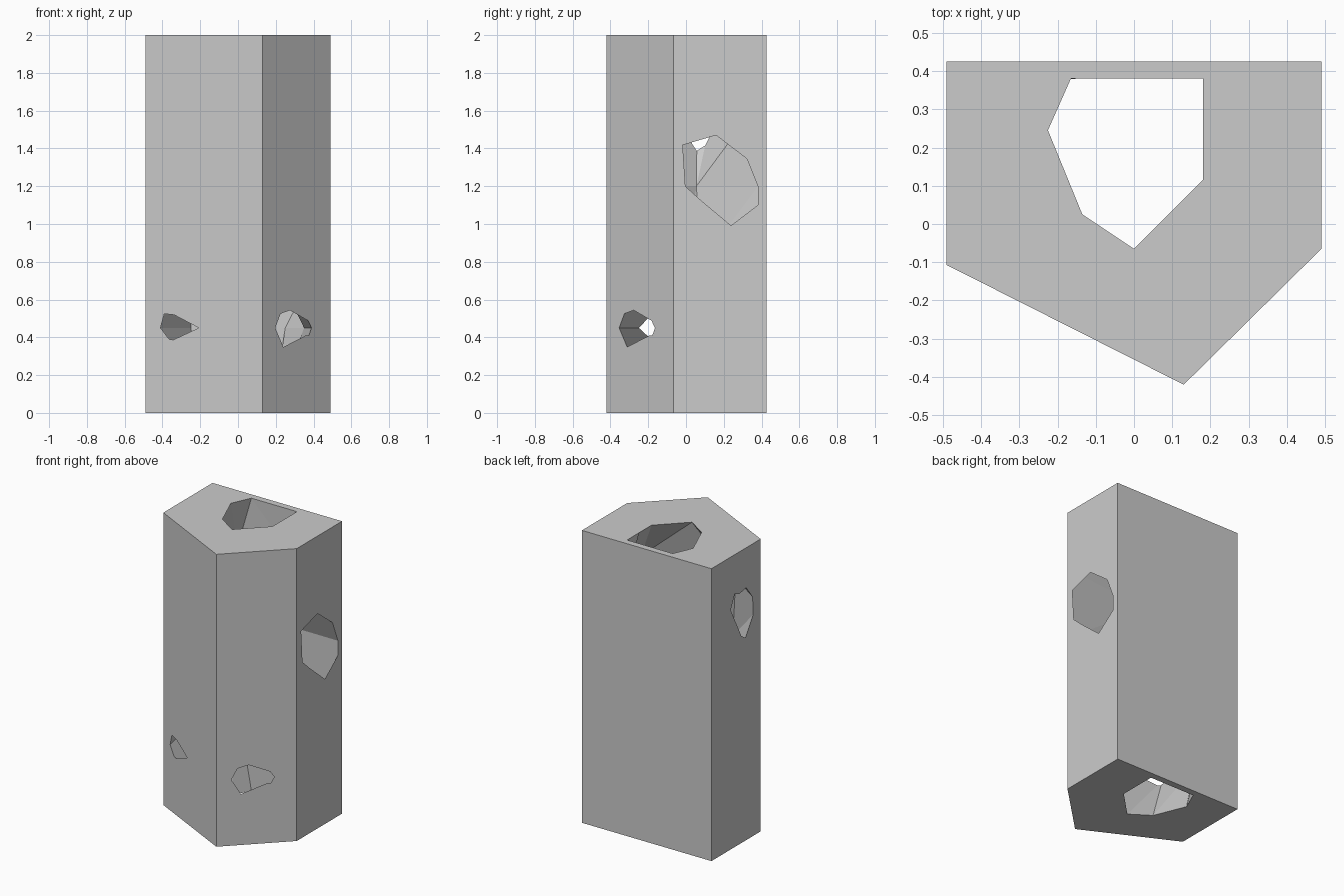
import bpy, bmesh

if "Cube" in bpy.data.objects:
    bpy.data.objects.remove(bpy.data.objects["Cube"])


def loft(name, rings):
    """Closed solid skinned through (height, outline) rings."""
    bm = bmesh.new()
    loops = [[bm.verts.new((x, y, z)) for x, y in pts] for z, pts in rings]
    n = len(loops[0])
    for low, high in zip(loops, loops[1:]):
        for i in range(n):
            j = (i + 1) % n
            bm.faces.new((low[i], low[j], high[j], high[i]))
    bm.faces.new(loops[0][::-1])
    bm.faces.new(loops[-1])
    bmesh.ops.triangulate(bm, faces=[f for f in bm.faces if len(f.verts) == 4])
    bmesh.ops.recalc_face_normals(bm, faces=bm.faces)
    mesh = bpy.data.meshes.new(name)
    bm.to_mesh(mesh)
    bm.free()
    ob = bpy.data.objects.new(name, mesh)
    bpy.context.collection.objects.link(ob)
    return ob


# Five-sided outer block
outline = [(-0.49, -0.107), (0.13, -0.42), (0.49, -0.065), (0.49, 0.425), (-0.49, 0.425)]
block = loft("block", [(0, outline), (2, outline)])

# Irregular shaft: its bulging rings break through the side walls as openings
mouth = [(0, -0.065), (0.18, 0.115), (0.18, 0.25), (0.18, 0.38),
         (-0.165, 0.38), (-0.225, 0.245), (-0.135, 0.025)]
low = [(0.31, -0.383), (0.394, -0.207), (0.35, 0.2), (0.25, 0.38),
       (-0.25, 0.38), (-0.45, 0.05), (-0.40, -0.20)]
waist = [(-0.087, -0.117), (0.18, 0.015), (0.43, 0.38), (0.2, 0.381),
         (-0.22, 0.38), (-0.38, 0.08), (-0.353, 0)]
middle = [(0.36, -0.18), (0.555, 0.085), (0.51, 0.38), (0.22, 0.381),
          (-0.27, 0.38), (-0.40, 0.055), (-0.18, -0.25)]
high = [(-0.25, -0.18), (0.425, -0.12), (0.45, 0.205), (0.2, 0.385),
        (-0.27, 0.378), (-0.582, 0.149), (-0.61, 0.06)]
shaft = loft("shaft_cutter", [(-0.1, mouth), (0, mouth), (0.45, low), (0.8, waist),
                              (1.2, middle), (1.636, high), (2, mouth), (2.1, mouth)])
shaft.hide_render = True

# Hollow the block with the shaft
cut = block.modifiers.new("hollow", 'BOOLEAN')
cut.operation = 'DIFFERENCE'
cut.solver = 'EXACT'
cut.object = shaft
bpy.context.view_layer.objects.active = block
block.select_set(True)
bpy.ops.object.modifier_apply(modifier=cut.name)
bpy.data.objects.remove(shaft)
